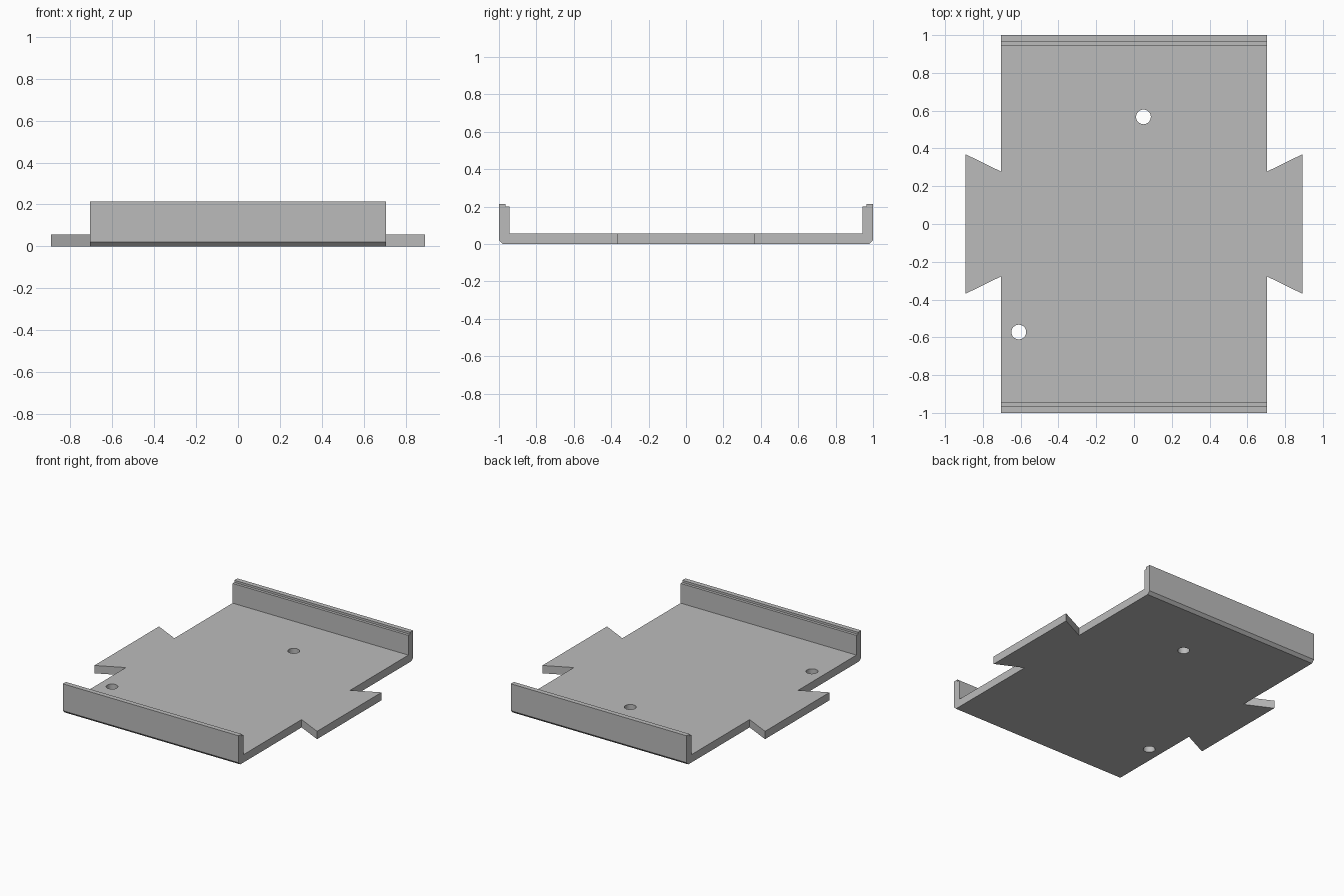
import bpy
import bmesh
from mathutils import Matrix, Vector

cube = bpy.data.objects.get("Cube")
if cube:
    bpy.data.objects.remove(cube, do_unlink=True)

HALF_W, TAB_X = 0.705, 0.893      # plate edge and tab tip
TAB_ROOT, TAB_TIP = 0.278, 0.37   # dovetail half widths
THICK, WALL_TOP = 0.057, 0.215

grey = bpy.data.materials.new("plain grey")
grey.use_nodes = True
colour = (0.5, 0.5, 0.5, 1)
grey.diffuse_color = colour
grey.node_tree.nodes["Principled BSDF"].inputs["Base Color"].default_value = colour


def prism(name, points, direction):
    """Extrude a closed outline along a direction."""
    bm = bmesh.new()
    face = bm.faces.new([bm.verts.new(p) for p in points])
    moved = bmesh.ops.extrude_face_region(bm, geom=[face])["geom"]
    verts = [v for v in moved if isinstance(v, bmesh.types.BMVert)]
    bmesh.ops.translate(bm, vec=Vector(direction), verts=verts)
    bmesh.ops.recalc_face_normals(bm, faces=bm.faces)
    return finish(name, bm)


def finish(name, bm):
    mesh = bpy.data.meshes.new(name)
    bm.to_mesh(mesh)
    bm.free()
    mesh.materials.append(grey)
    obj = bpy.data.objects.new(name, mesh)
    bpy.context.collection.objects.link(obj)
    return obj


def cut(target, cutter, operation):
    mod = target.modifiers.new(cutter.name, "BOOLEAN")
    mod.object, mod.operation, mod.solver = cutter, operation, "EXACT"
    bpy.context.view_layer.objects.active = target
    bpy.ops.object.modifier_apply(modifier=mod.name)
    bpy.data.objects.remove(cutter, do_unlink=True)


# Channel section: chamfered base, upright walls, stepped lips
half = [(0.98, 0), (1, 0.02), (1, WALL_TOP), (0.965, WALL_TOP),
        (0.965, 0.2), (0.945, 0.2), (0.945, THICK)]
section = half + [(-y, z) for y, z in reversed(half)]
tray = prism("tray", [(-1, y, z) for y, z in section], (2, 0, 0))

# Plan outline with a dovetail tab on each side
edge = [(HALF_W, -1.1), (HALF_W, -TAB_ROOT), (TAB_X, -TAB_TIP),
        (TAB_X, TAB_TIP), (HALF_W, TAB_ROOT), (HALF_W, 1.1)]
plan = edge + [(-x, y) for x, y in reversed(edge)]
cut(tray, prism("plan_outline", [(x, y, -0.2) for x, y in plan], (0, 0, 0.8)),
    "INTERSECT")

# Two round through holes
for x, y in [(0.05, 0.567), (-0.61, -0.572)]:
    bm = bmesh.new()
    bmesh.ops.create_cone(bm, cap_ends=True, segments=40, radius1=0.039,
                          radius2=0.039, depth=0.4,
                          matrix=Matrix.Translation((x, y, 0)))
    cut(tray, finish("hole_cutter", bm), "DIFFERENCE")

# Smooth hole walls, crisp plate edges
bpy.ops.object.select_all(action="DESELECT")
tray.select_set(True)
bpy.context.view_layer.objects.active = tray
bpy.ops.object.shade_smooth_by_angle(angle=0.5)
